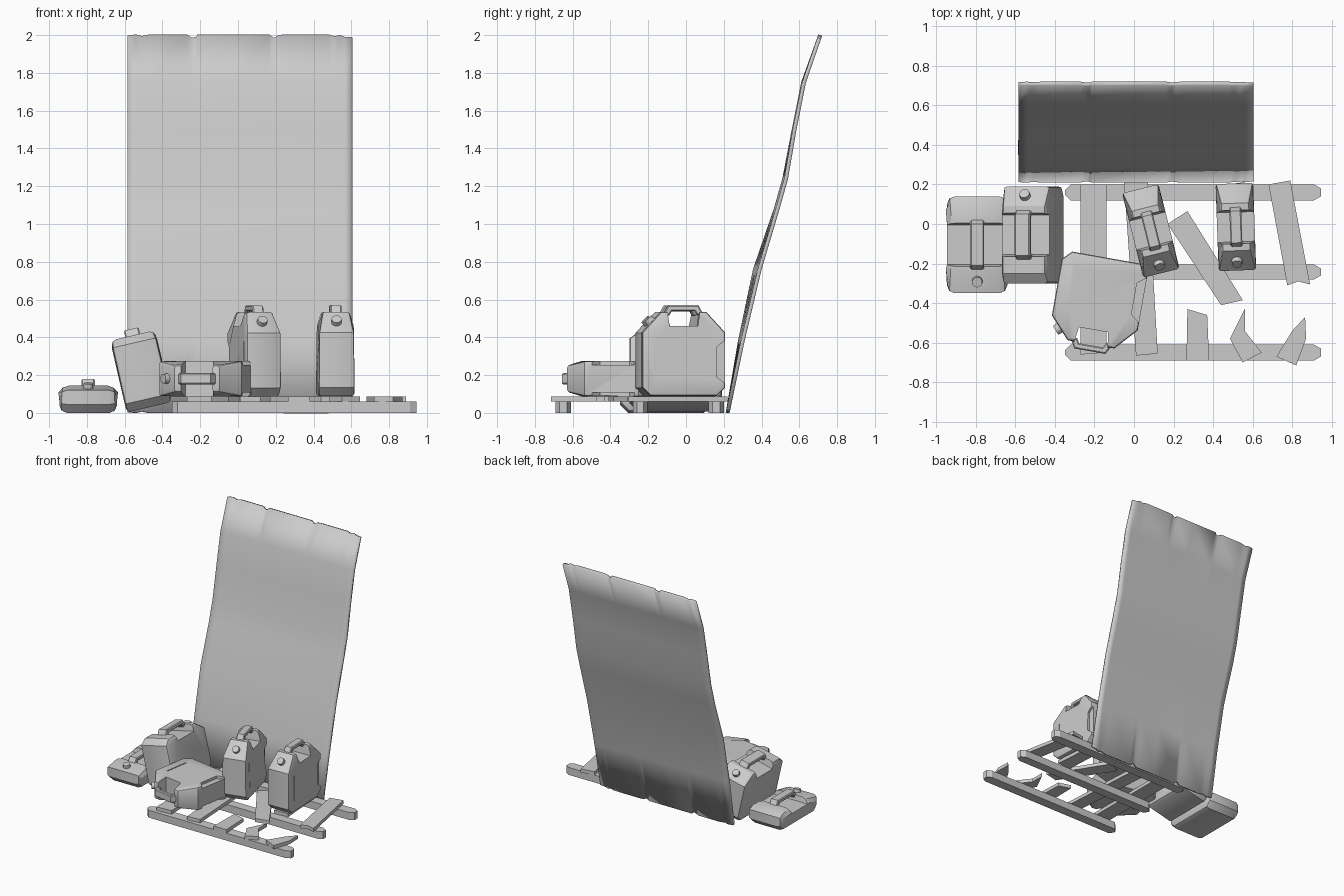
import bpy, bmesh
from math import radians, atan2, pi
from mathutils import Matrix, Vector

if "Cube" in bpy.data.objects:
    bpy.data.objects.remove(bpy.data.objects["Cube"])


def make_object(name, bm, matrix=Matrix(), smooth=False):
    bmesh.ops.recalc_face_normals(bm, faces=bm.faces)
    mesh = bpy.data.meshes.new(name)
    bm.to_mesh(mesh)
    bm.free()
    ob = bpy.data.objects.new(name, mesh)
    bpy.context.collection.objects.link(ob)
    ob.matrix_world = matrix
    if smooth:
        shade(ob)
    return ob


def activate(ob):
    bpy.ops.object.select_all(action='DESELECT')
    ob.select_set(True)
    bpy.context.view_layer.objects.active = ob


def shade(ob):
    activate(ob)
    bpy.ops.object.shade_smooth_by_angle(angle=radians(28))


def prism(pts, lo, hi, axis='Z'):
    """Extrude a 2D outline along Z, or a (y, z) outline along X."""
    bm = bmesh.new()
    place = (lambda a, b, c: (a, b, c)) if axis == 'Z' else (lambda a, b, c: (c, a, b))
    face = bm.faces.new([bm.verts.new(place(a, b, lo)) for a, b in pts])
    ext = bmesh.ops.extrude_face_region(bm, geom=[face])
    verts = [g for g in ext['geom'] if isinstance(g, bmesh.types.BMVert)]
    bmesh.ops.translate(bm, verts=verts, vec=Vector(place(0, 0, hi - lo)))
    return bm


def can(name, matrix, half, height, thick, near, far, notch, depth, taper, bevel,
        bar, dents=False):
    """Fuel can: local y is its width (cap at -y), z is up, x its thickness.
    near / far are (run, drop) of the shoulder on the cap side / other side."""
    top, t = height - 0.035, thick / 2
    outline = [(-half + .045, 0), (half - .045, 0), (half, .045), (half, top - far[1]),
               (half - far[0], top), (notch + .01, top), (notch, top - depth),
               (-notch, top - depth), (-notch - .01, top), (-half + near[0], top),
               (-half, top - near[1]), (-half, .045)]
    bm = prism(outline, -t, t, 'X')
    for v in bm.verts:
        if v.co.z > top - .01:
            v.co.x *= taper
    inside = lambda v: abs(v.co.y) < notch + .015 and v.co.z > height / 2
    rim = [e for e in bm.edges
           if e.verts[0].co.x * e.verts[1].co.x > 0 and not all(inside(v) for v in e.verts)]
    bmesh.ops.bevel(bm, geom=rim, offset=bevel, segments=2, profile=.5,
                    affect='EDGES', clamp_overlap=True)
    body = make_object(name + "_body", bm, matrix)

    # pressed recesses on both broad faces
    if dents:
        shapes = [([(.24, .05), (.175, .10), (.175, .26), (.24, .31)], .022),
                  ([(-.15, .09), (-.142, .09), (-.142, .29), (-.15, .29)], .008)]
        for pts, cut in shapes:
            for s in (-1, 1):
                lo, hi = sorted((s * (t - cut), s * (t + .03)))
                cutter = make_object("cutter", prism(pts, lo, hi, 'X'), matrix)
                cutter.hide_render = True
                mod = body.modifiers.new("dent", 'BOOLEAN')
                mod.operation, mod.object, mod.solver = 'DIFFERENCE', cutter, 'EXACT'
                activate(body)
                bpy.ops.object.modifier_apply(modifier=mod.name)
                bpy.data.objects.remove(cutter)
    shade(body)

    # carrying handle
    o, z = notch + .03, height
    pts = [(-o, top - .01), (-notch - .005, z), (notch + .005, z), (o, top - .01),
           (notch, top - .02), (notch - .015, z - .03), (-notch + .015, z - .03), (-notch, top - .02)]
    bm = prism(pts, -bar / 2, bar / 2, 'X')
    rails = [e for e in bm.edges if e.verts[0].co.x * e.verts[1].co.x > 0]
    bmesh.ops.bevel(bm, geom=rails, offset=.006, segments=1, affect='EDGES')
    make_object(name + "_handle", bm, matrix, True)

    # screw cap on the shoulder
    bm = bmesh.new()
    bmesh.ops.create_cone(bm, cap_ends=True, segments=14, radius1=.029, radius2=.026, depth=.05)
    seat = Vector((0, -half + near[0] * .5, top - near[1] * .5))
    turn = Matrix.Rotation(atan2(near[1], near[0]), 4, 'X')
    make_object(name + "_cap", bm, matrix @ Matrix.Translation(seat) @ turn, True)


# leaning sheet: left and right edge profiles blended across, nicked ends
rows = [(.0, .22, .22), (.38, .285, .30), (.76, .365, .39), (1.08, .475, .485),
        (1.24, .52, .53), (1.5, .57, .575), (1.75, .62, .625), (2.0, .71, .71)]
cols = [(-.585, .005), (-.54, 0), (-.51, .008), (-.47, 0), (-.27, 0), (-.245, .017),
        (-.22, .012), (-.215, 0), (0, 0), (.165, 0), (.19, .018), (.215, .004),
        (.24, 0), (.48, 0), (.51, .009), (.54, .002), (.565, .012), (.605, .015)]
bm = bmesh.new()
grid = []
for i, (z, left, right) in enumerate(rows):
    line = []
    for x, nick in cols:
        f = (x + .585) / 1.19
        dz = nick if i == 0 else -nick if i == len(rows) - 1 else 0
        line.append(bm.verts.new((x, left + (right - left) * f + dz * .25, z + dz)))
    grid.append(line)
for a, b in zip(grid, grid[1:]):
    for j in range(len(cols) - 1):
        bm.faces.new((a[j], a[j + 1], b[j + 1], b[j]))
sheet = make_object("leaning_sheet", bm)
mod = sheet.modifiers.new("thickness", 'SOLIDIFY')
mod.thickness, mod.offset = .02, 0
shade(sheet)

# pallet runners
for i, (lo, hi) in enumerate([(-.69, -.61), (-.28, -.205), (.12, .20)]):
    pts = [(-.32, lo), (.91, lo), (.945, lo + .02), (.945, hi - .02), (.91, hi),
           (-.32, hi), (-.35, hi - .03), (-.35, lo + .03)]
    make_object(f"pallet_runner_{i + 1}", prism(pts, 0, .06))

# pallet boards, whole and broken
boards = [
    [(-.27, .20), (-.27, -.66), (-.14, -.65), (-.14, .20)],
    [(-.05, .21), (.01, -.665), (.12, -.655), (.07, .21)],
    [(.17, .0), (.44, -.41), (.55, -.385), (.27, .065)],
    [(.45, .20), (.47, -.21), (.59, -.20), (.56, .21)],
    [(.68, .20), (.775, -.31), (.83, -.29), (.89, -.305), (.79, .22)],
    [(.27, -.43), (.265, -.69), (.38, -.69), (.37, -.46)],
    [(.56, -.43), (.485, -.58), (.55, -.70), (.645, -.65), (.56, -.54)],
    [(.865, -.47), (.80, -.54), (.72, -.67), (.82, -.715), (.87, -.58)]]
for i, pts in enumerate(boards):
    make_object(f"pallet_board_{i + 1}", prism(pts, .06, .088))


def pose(loc, *turns):
    m = Matrix.Translation(loc)
    for angle, axis in turns:
        m = m @ Matrix.Rotation(radians(angle), 4, axis)
    return m


# octagonal cans: two standing on the pallet, one lying flat
octagonal = dict(half=.22, height=.48, thick=.19, near=(.10, .11), far=(.10, .11),
                 notch=.075, depth=.075, taper=.75, bevel=.014, bar=.06, dents=True)
can("standing_can_right", pose((.515, -.015, .09), (2, 'Z')), **octagonal)
can("standing_can_middle", pose((.085, -.035, .088), (14, 'Z')), **octagonal)
flat = Matrix(((0, .985, -.174, -.14), (0, -.174, -.985, -.17),
               (-1, 0, 0, .181), (0, 0, 0, 1)))
can("lying_can", flat, **octagonal)

# boxy can leaning to the left, and a sunken one beside it
can("leaning_can", pose((-.47, -.055, .03), (-13, 'Y'), (180, 'Z')), half=.245, height=.425,
    thick=.245, near=(.10, .07), far=(.05, .04), notch=.10, depth=.05, taper=.92,
    bevel=.022, bar=.08)
can("sunken_can", pose((-.793, -.105, 0)), half=.245, height=.18, thick=.305,
    near=(.12, .025), far=(.06, .025), notch=.10, depth=.04, taper=.92, bevel=.04, bar=.07)
